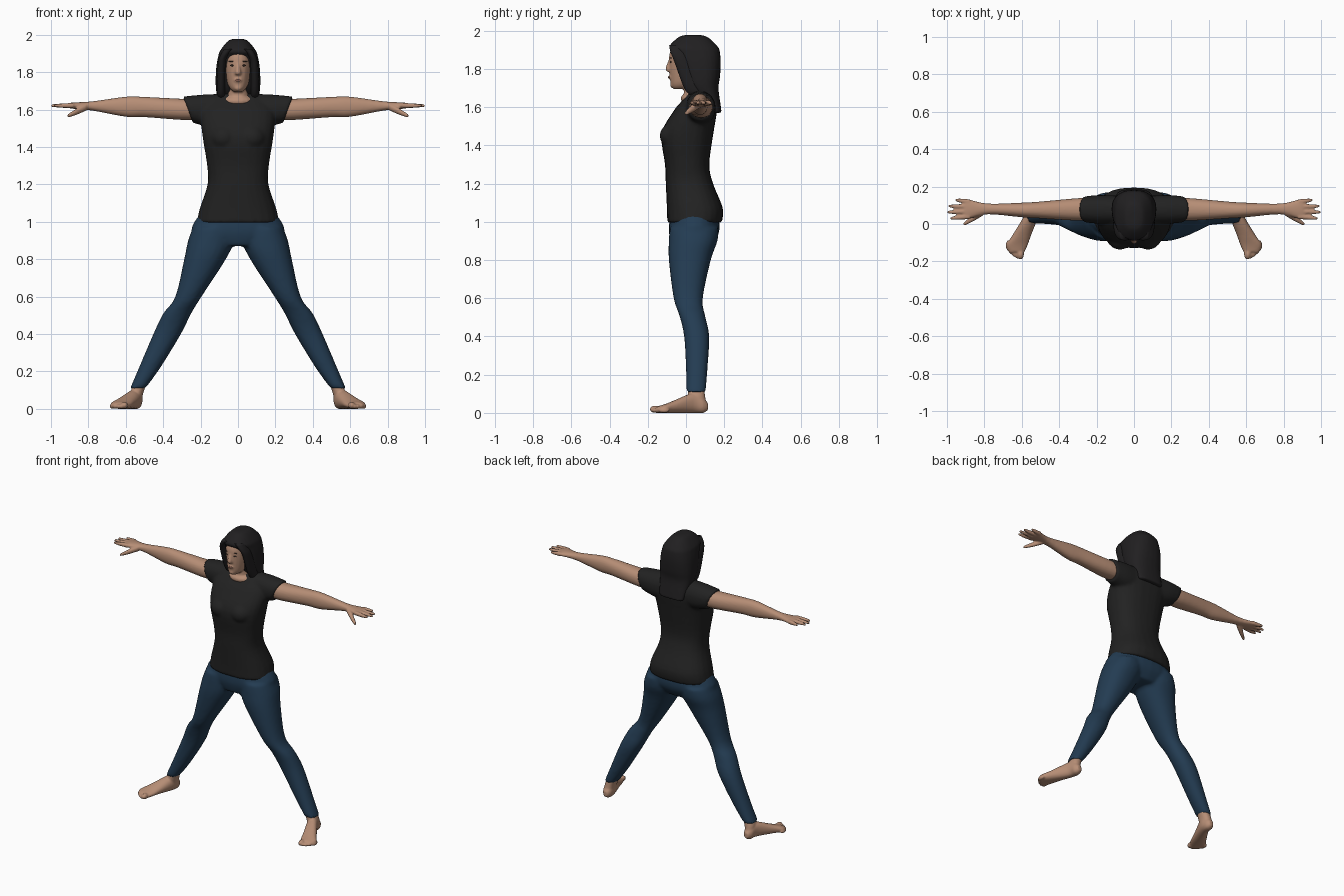
import bpy
import bmesh
import math
from mathutils import Matrix, Vector

default_cube = bpy.data.objects.get("Cube")
if default_cube:
    bpy.data.objects.remove(default_cube, do_unlink=True)


def make_material(name, red, green, blue):
    material = bpy.data.materials.new(name)
    material.use_nodes = True
    colour = (red, green, blue, 1)
    material.diffuse_color = colour
    material.node_tree.nodes["Principled BSDF"].inputs["Base Color"].default_value = colour
    return material


skin = make_material("skin", red=.47, green=.27, blue=.18)
hair_black = make_material("hair black", red=.015, green=.014, blue=.015)
shirt_black = make_material("shirt black", red=.016, green=.016, blue=.016)
denim = make_material("denim blue", red=.017, green=.045, blue=.085)
lip_brown = make_material("lip brown", red=.32, green=.15, blue=.11)
eye_dark = make_material("eye dark", red=.06, green=.04, blue=.03)


def smooth_between(before, start, end, after, t):
    """Value on the smooth curve from start to end."""
    slope_in, slope_out = (end - before) / 2, (after - start) / 2
    ease = t * t * (3 - 2 * t)
    return (start + (end - start) * ease
            + slope_in * t * (1 - t) ** 2 - slope_out * t * t * (1 - t))


def refine(rings, steps=4):
    """Fill in extra cross-sections between the given ones."""
    padded = [rings[0], *rings, rings[-1]]
    result = []
    for window in zip(padded, padded[1:], padded[2:], padded[3:]):
        for step in range(steps):
            result.append([smooth_between(*values, step / steps) for values in zip(*window)])
    result.append(rings[-1])
    return result


def centred(rings):
    """Rings given as height, half width, front and back, centred on x."""
    return [(height, -half, half, front, back) for height, half, front, back in rings]


def loft(bm, axis, rings, mirrored=False, power=2.2, sides=24, lean=0):
    """Skin oval rings: position on the axis, then low and high on the two other axes.

    The lean grows towards the last ring and tips its upper side along the axis."""
    main = "xyz".index(axis)
    first, second = [i for i in range(3) if i != main]
    refined = refine(rings)
    for sign in ((1, -1) if mirrored else (1,)):
        loops = []
        for number, ring in enumerate(refined):
            position, first_low, first_high, second_low, second_high = ring
            tip = lean * number / len(refined)
            loop = []
            for k in range(sides):
                angle = math.tau * k / sides
                u, v = [math.copysign(abs(part) ** (2 / power), part)
                        for part in (math.cos(angle), math.sin(angle))]
                point = Vector()
                point[main] = position + tip * v
                point[first] = (first_low + first_high + u * (first_high - first_low)) / 2
                point[second] = (second_low + second_high + v * (second_high - second_low)) / 2
                point.x *= sign
                loop.append(bm.verts.new(point))
            loops.append(loop)
        for low, high in zip(loops, loops[1:]):
            for k in range(sides):
                following = (k + 1) % sides
                bm.faces.new((low[k], low[following], high[following], high[k]))
        bm.faces.new(loops[0])
        bm.faces.new(loops[-1])


def ball(bm, centre, radii, mirrored=False):
    """Add an ellipsoid, and its twin on the other side if mirrored."""
    x, y, z = centre
    for sign in ((1, -1) if mirrored else (1,)):
        place = Matrix.Translation((x * sign, y, z)) @ Matrix.Diagonal((*radii, 1))
        bmesh.ops.create_uvsphere(bm, u_segments=20, v_segments=12, radius=1, matrix=place)


def finish(bm, name, material, voxel=None, relax_steps=3):
    """Make one object of the gathered volumes, blended where they overlap."""
    bmesh.ops.recalc_face_normals(bm, faces=bm.faces)
    for face in bm.faces:
        face.smooth = True
    mesh = bpy.data.meshes.new(name)
    bm.to_mesh(mesh)
    bm.free()
    mesh.materials.append(material)
    part = bpy.data.objects.new(name, mesh)
    bpy.context.collection.objects.link(part)
    if voxel:
        blend = part.modifiers.new("blend", "REMESH")
        blend.mode = "VOXEL"
        blend.voxel_size = voxel
        blend.use_smooth_shade = True
        relax = part.modifiers.new("relax", "SMOOTH")
        relax.iterations = relax_steps


# Jeans: hips and two spread legs
bm = bmesh.new()
loft(bm, "z", centred([(.87, .13, -.07, .13), (.95, .25, -.09, .175), (1.06, .19, -.08, .165)]))
loft(bm, "z", [(.97, .02, .24, -.085, .17), (.9, .02, .267, -.09, .165),
               (.8, .065, .288, -.09, .13), (.6, .195, .335, -.065, .088),
               (.51, .25, .4, -.035, .1), (.4, .305, .453, -.01, .122),
               (.22, .415, .53, 0, .112), (.11, .495, .577, 0, .104)], mirrored=True)
finish(bm, "jeans", denim, voxel=.011, relax_steps=5)

# Shirt: torso, bust and short sleeves
bm = bmesh.new()
loft(bm, "z", centred([(.995, .22, -.098, .187), (1.07, .205, -.1, .193), (1.2, .163, -.106, .142),
                       (1.3, .165, -.11, .122), (1.46, .19, -.128, .143), (1.58, .2, -.065, .162),
                       (1.64, .17, -.015, .155), (1.685, .1, .02, .13)]), power=2.4)
ball(bm, centre=(.075, -.06, 1.45), radii=(.075, .078, .07), mirrored=True)
loft(bm, "x", [(.08, 0, .15, 1.5, 1.685), (.18, 0, .155, 1.51, 1.68),
               (.268, .01, .148, 1.53, 1.67)], mirrored=True, lean=.03)
finish(bm, "shirt", shirt_black, voxel=.01)

# Arms and palms
bm = bmesh.new()
loft(bm, "x", [(.2, .025, .138, 1.545, 1.66), (.3, .018, .138, 1.545, 1.658),
               (.5, .03, .12, 1.56, 1.668), (.6, .036, .114, 1.562, 1.669),
               (.78, .052, .109, 1.595, 1.644), (.885, .028, .132, 1.605, 1.638),
               (.91, .035, .128, 1.61, 1.633)], mirrored=True)


def finger(start, end, start_radius, end_radius):
    """Taper a finger along x from one point to another."""
    rings = []
    for t in (0, .5, .9, 1):
        x, y, z = Vector(start).lerp(Vector(end), t)
        radius = start_radius + (end_radius - start_radius) * t ** 2
        rings.append((x, y - radius, y + radius, z - radius, z + radius))
    loft(bm, "x", rings, mirrored=True, sides=12)


# Four spread fingers and a lowered thumb
for index, reach in enumerate((.982, .999, .992, .955)):
    finger(start=(.88, .04 + .026 * index, 1.622), end=(reach, .03 + .033 * index, 1.621),
           start_radius=.014, end_radius=.007)
finger(start=(.81, .063, 1.615), end=(.912, -.002, 1.565), start_radius=.02, end_radius=.009)
finish(bm, "arms_and_hands", skin, voxel=.0055)

# Bare feet with ankles and toes
bm = bmesh.new()
loft(bm, "z", [(.03, .515, .575, .015, .11), (.09, .505, .575, .01, .1),
               (.16, .475, .545, .015, .09)], mirrored=True)
loft(bm, "y", [(.115, .53, .56, .015, .05), (.09, .515, .577, 0, .08),
               (.04, .513, .59, 0, .105), (-.06, .55, .65, 0, .066),
               (-.11, .567, .682, 0, .046), (-.15, .585, .67, 0, .034)], mirrored=True)
for index in range(5):
    size = .013 if index else .019
    ball(bm, centre=(.607 + .0165 * index, -.162 + .003 * index ** 2, size),
         radii=(size, .028, size), mirrored=True)
finish(bm, "feet", skin, voxel=.006)

# Head with neck, collar skin, nose, lip mound and chin
bm = bmesh.new()
loft(bm, "z", centred([(1.695, .022, -.066, .01), (1.712, .042, -.078, .05), (1.745, .058, -.083, .1),
                       (1.82, .073, -.088, .15), (1.88, .073, -.086, .16), (1.93, .06, -.06, .14),
                       (1.955, .03, -.02, .1)]))
loft(bm, "z", centred([(1.6, .07, -.02, .12), (1.66, .058, -.012, .11), (1.75, .05, -.01, .1)]))
ball(bm, centre=(0, .045, 1.645), radii=(.088, .073, .038))
loft(bm, "z", centred([(1.785, .012, -.092, -.07), (1.797, .017, -.108, -.07),
                       (1.85, .008, -.09, -.07)]), sides=12)
ball(bm, centre=(0, -.079, 1.757), radii=(.022, .013, .012))
ball(bm, centre=(0, -.07, 1.715), radii=(.02, .014, .014))
finish(bm, "head", skin, voxel=.006, relax_steps=2)

# Long hair falling behind the face and down the back
bm = bmesh.new()
loft(bm, "z", centred([(1.978, .025, 0, .07), (1.966, .055, -.04, .115), (1.915, .096, -.09, .168),
                       (1.885, .106, -.07, .178), (1.83, .116, -.048, .182), (1.76, .12, -.022, .178),
                       (1.7, .117, .01, .17), (1.62, .102, .09, .18), (1.57, .09, .135, .187)]), power=2.5)
finish(bm, "hair", hair_black, voxel=.009, relax_steps=2)

# Locks framing the face on both sides
bm = bmesh.new()
loft(bm, "z", [(1.925, .02, .075, -.088, -.02), (1.89, .052, .095, -.082, 0),
               (1.84, .066, .108, -.062, .02), (1.7, .068, .112, -.01, .08),
               (1.66, .07, .102, .025, .09)], mirrored=True)
finish(bm, "face_framing_locks", hair_black)

# Eyes, eyebrows and lips
bm = bmesh.new()
ball(bm, centre=(.031, -.0795, 1.836), radii=(.012, .004, .0045), mirrored=True)
finish(bm, "eyes", eye_dark)
bm = bmesh.new()
ball(bm, centre=(.033, -.079, 1.858), radii=(.017, .004, .003), mirrored=True)
finish(bm, "eyebrows", eye_dark)
bm = bmesh.new()
ball(bm, centre=(0, -.0895, 1.757), radii=(.019, .004, .006))
finish(bm, "lips", lip_brown)
